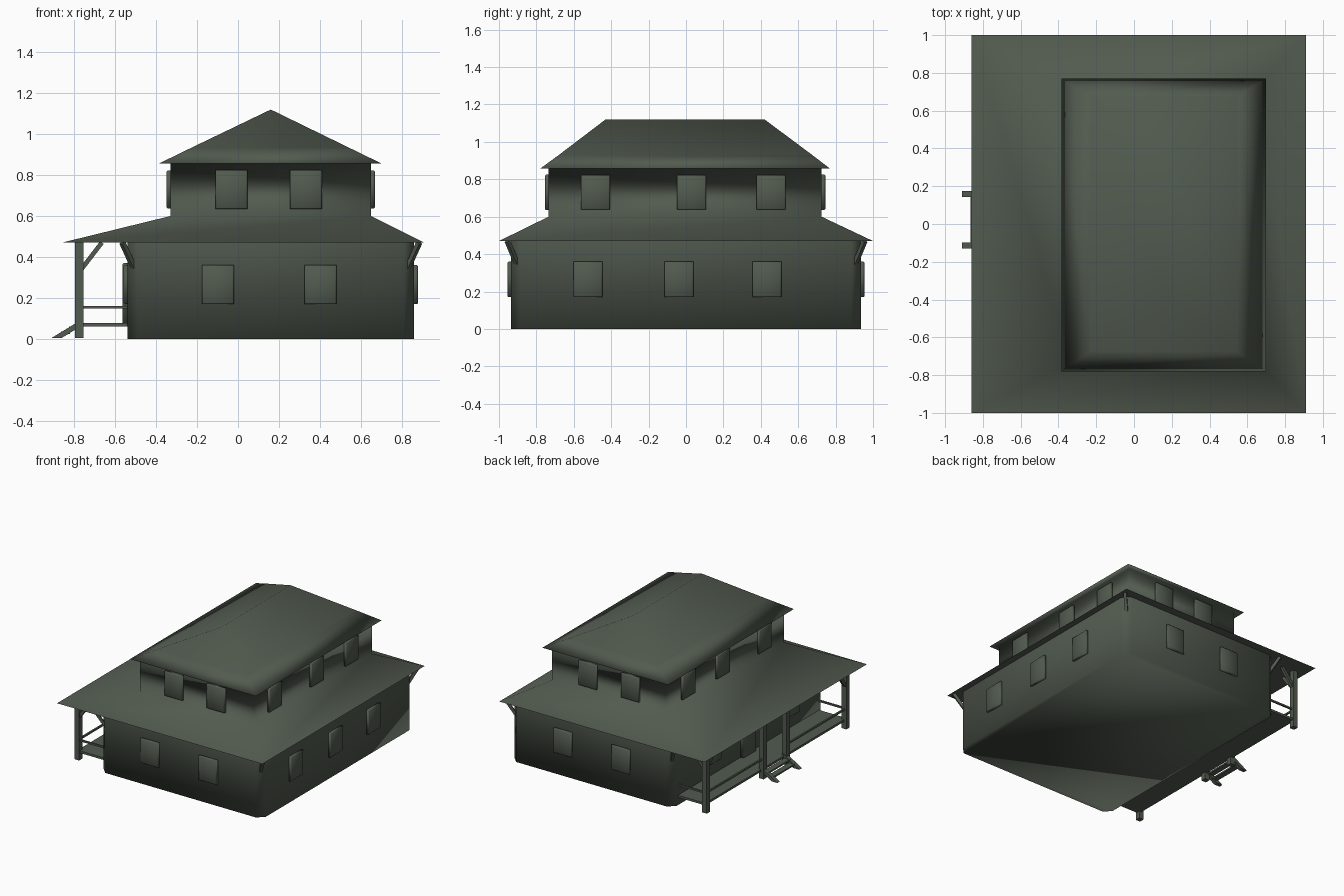
import bpy, bmesh, math
from mathutils import Vector

if "Cube" in bpy.data.objects:
    bpy.data.objects.remove(bpy.data.objects["Cube"])

mat = bpy.data.materials.new("dark_sage_green")
mat.diffuse_color = (0.085, 0.105, 0.08, 1)
mat.use_nodes = True
mat.node_tree.nodes["Principled BSDF"].inputs["Base Color"].default_value = mat.diffuse_color


def make(name, bm, smooth=False, recalc=True):
    if recalc:
        bmesh.ops.recalc_face_normals(bm, faces=bm.faces)
    for f in bm.faces:
        f.smooth = smooth
    me = bpy.data.meshes.new(name)
    bm.to_mesh(me)
    bm.free()
    me.materials.append(mat)
    ob = bpy.data.objects.new(name, me)
    bpy.context.collection.objects.link(ob)
    return ob


def box(name, x0, x1, y0, y1, z0, z1):
    bm = bmesh.new()
    bmesh.ops.create_cube(bm, size=1)
    for v in bm.verts:
        v.co = Vector((x0 + (v.co.x + .5) * (x1 - x0),
                       y0 + (v.co.y + .5) * (y1 - y0),
                       z0 + (v.co.z + .5) * (z1 - z0)))
    return make(name, bm)


def ring(bm, x0, x1, y0, y1, z):
    return [bm.verts.new(p) for p in ((x0, y0, z), (x1, y0, z), (x1, y1, z), (x0, y1, z))]


def bridge(bm, a, b):
    for i in range(4):
        j = (i + 1) % 4
        bm.faces.new((a[i], a[j], b[j], b[i]))


def beam(name, a, b, t):
    """square timber between two points"""
    a, b = Vector(a), Vector(b)
    d = b - a
    bm = bmesh.new()
    bmesh.ops.create_cube(bm, size=1)
    q = d.to_track_quat('Z', 'Y')
    for v in bm.verts:
        v.co = (a + b) / 2 + q @ Vector((v.co.x * t, v.co.y * t, v.co.z * d.length))
    return make(name, bm)


def panel(name, c, axis, sign, w, h, depth=0.02):
    """window or door plate with slightly tapered rim, facing +/- axis"""
    bm = bmesh.new()
    rings = []
    for off, k in ((-0.005, 0), (depth * .7, 0), (depth, .006)):
        r = []
        for s, t in ((-1, -1), (1, -1), (1, 1), (-1, 1)):
            p = Vector(c)
            p[axis] += sign * off
            p[1 - axis] += s * (w / 2 - k)
            p.z += t * (h / 2 - k)
            r.append(bm.verts.new(p))
        rings.append(r)
    bridge(bm, rings[0], rings[1])
    bridge(bm, rings[1], rings[2])
    bm.faces.new(rings[2])
    bm.faces.new(rings[0])
    return make(name, bm, True)


# lower storey with chamfered corners
bm = bmesh.new()
cut = 0.05
X0, X1, Y0, Y1 = -.54, .86, -.935, .935
pts = [(X0 + cut, Y0), (X1 - cut, Y0), (X1, Y0 + cut), (X1, Y1 - cut),
       (X1 - cut, Y1), (X0 + cut, Y1), (X0, Y1 - cut), (X0, Y0 + cut)]
base = bm.faces.new([bm.verts.new((x, y, 0)) for x, y in pts])
ext = bmesh.ops.extrude_face_region(bm, geom=[base])
top = [g for g in ext['geom'] if isinstance(g, bmesh.types.BMVert)]
bmesh.ops.translate(bm, verts=top, vec=(0, 0, .47))
bmesh.ops.delete(bm, geom=[f for f in bm.faces if all(v.co.z > .4 for v in f.verts)],
                 context='FACES_ONLY')
make("lower_storey", bm, True)

# porch roof, upper walls, flat eave and lower roof band as one smooth skin
bm = bmesh.new()
rs = [ring(bm, *r) for r in ((-.86, .91, -1, 1, .47), (-.33, .65, -.735, .725, .60),
                             (-.33, .65, -.735, .725, .857), (-.385, .70, -.78, .77, .857),
                             (-.235, .55, -.68, .675, .93))]
for a, b in zip(rs, rs[1:]):
    bridge(bm, a, b)
make("upper_storey_and_eaves", bm, True, recalc=False)

# hipped main roof
bm = bmesh.new()
r = ring(bm, -.235, .55, -.68, .675, .93)
f0 = bm.verts.new((.16, -.43, 1.12))
f1 = bm.verts.new((.16, .42, 1.12))
for f in ((r[0], r[1], f0), (r[1], r[2], f1, f0), (r[2], r[3], f1), (r[3], r[0], f0, f1)):
    bm.faces.new(f)
make("main_roof", bm, True, recalc=False)

# soffit under the wide lower roof
bm = bmesh.new()
bm.faces.new(list(reversed(ring(bm, -.86, .91, -1, 1, .469))))
make("lower_soffit", bm, recalc=False)

# windows: front and back pairs, side triples, door on the porch
for s, yl, yu, n in ((-1, -.935, -.735, "front"), (1, .935, .725, "back")):
    for x in (-.098, .403):
        panel(n + "_lower_window", (x, yl, .265), 1, s, .155, .19)
    for x in (-.032, .332):
        panel(n + "_upper_window", (x, yu, .73), 1, s, .155, .19)
for s, xl, xu, n in ((-1, -.54, -.33, "left"), (1, .86, .65, "right")):
    for y in (-.525, -.038, .432):
        if s > 0 or abs(y) > .1:
            panel(n + "_lower_window", (xl, y, .265), 0, s, .155, .19)
    for y in (-.485, .03, .455):
        panel(n + "_upper_window", (xu, y, .73), 0, s, .155, .185)
panel("porch_door", (-.54, .02, .22), 0, -1, .16, .30, .025)

# diagonal corner brackets
for x, sx in ((-.51, -1), (.83, 1)):
    for sy in (-1, 1):
        beam("corner_bracket", (x, sy * .905, .35), (x + sx * .055, sy * .955, .47), .022)

# porch deck, posts, braces and rails
box("porch_deck", -.775, -.53, -.87, .87, .06, .077)
for y in (-.86, -.125, .16, .86):
    box("porch_post", -.795, -.755, y - .02, y + .02, .005, .47)
for s in (-1, 1):
    y = s * .86
    beam("post_brace_across", (-.765, y, .34), (-.665, y, .47), .022)
    beam("post_brace_along", (-.775, y - s * .01, .34), (-.775, y - s * .11, .47), .022)
    beam("end_rail", (-.76, y, .155), (-.53, y, .155), .013)
beam("side_rail", (-.775, -.86, .155), (-.775, -.125, .155), .013)
beam("side_rail", (-.775, .16, .155), (-.775, .86, .155), .013)

# entry steps: two sloping stringers and treads
for y in (-.113, .158):
    bm = bmesh.new()
    prof = ((-.91, .005), (-.86, .005), (-.77, .06), (-.77, .09))
    a = [bm.verts.new((x, y - .016, z)) for x, z in prof]
    b = [bm.verts.new((x, y + .016, z)) for x, z in prof]
    bridge(bm, a, b)
    bm.faces.new(a)
    bm.faces.new(b)
    make("step_stringer", bm)
for x, z in ((-.84, .03), (-.80, .055)):
    box("step_tread", x - .025, x + .02, -.11, .155, z - .006, z + .006)
